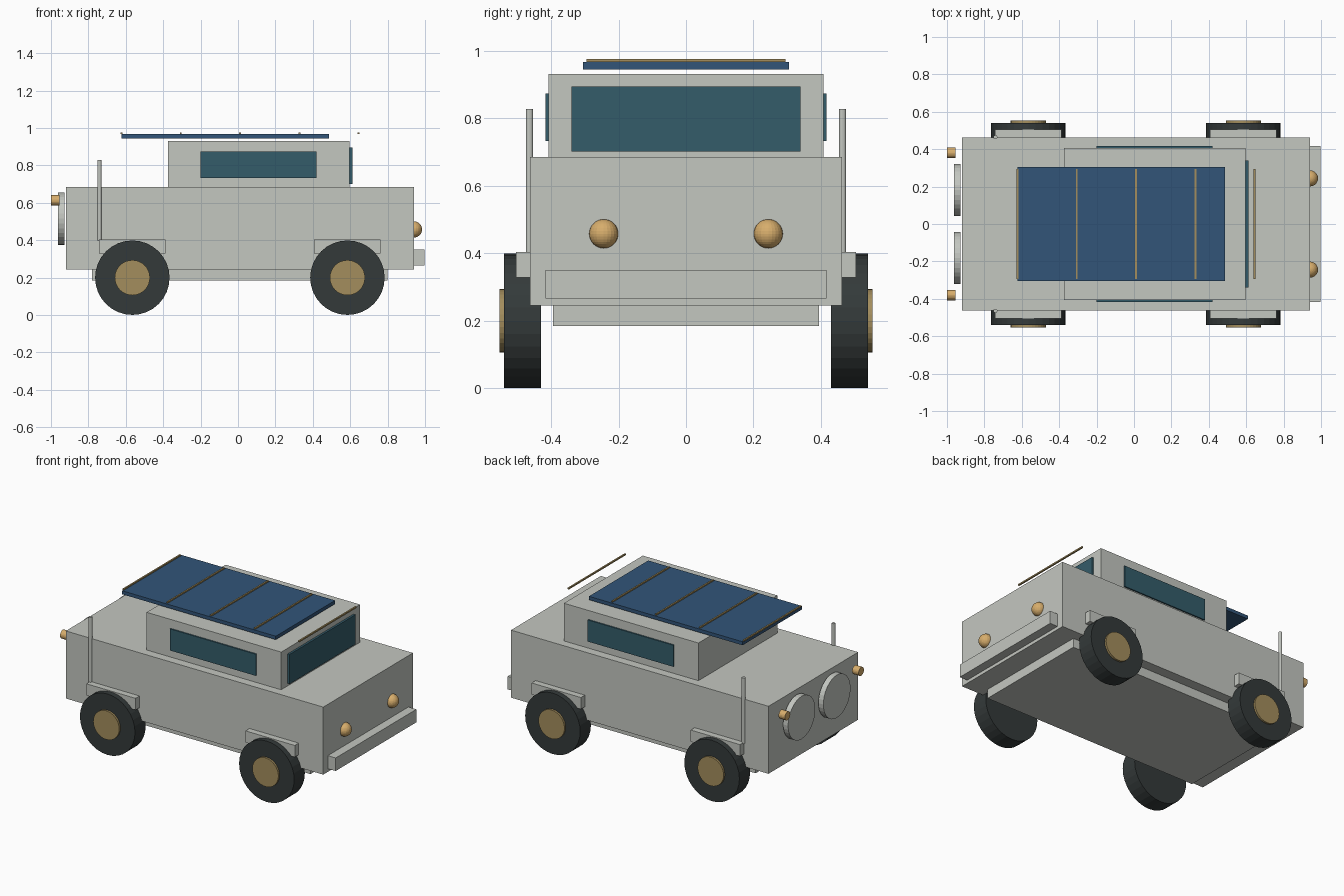
import bpy
from math import pi

if "Cube" in bpy.data.objects:
    bpy.data.objects.remove(bpy.data.objects["Cube"], do_unlink=True)


def material(name, rgb):
    m = bpy.data.materials.new(name)
    m.use_nodes = True
    colour = (*rgb, 1)
    m.diffuse_color = colour
    m.node_tree.nodes["Principled BSDF"].inputs["Base Color"].default_value = colour
    return m


grey = material("pale grey paint", (0.55, 0.57, 0.53))
rubber = material("dark rubber", (0.034, 0.042, 0.042))
brass = material("dull brass", (0.37, 0.27, 0.11))
amber = material("amber lamp", (0.68, 0.42, 0.15))
glass = material("teal glass", (0.034, 0.107, 0.144))
solar = material("solar blue", (0.032, 0.091, 0.19))


def finish(name, mat):
    ob = bpy.context.object
    ob.name = name
    ob.data.materials.append(mat)
    return ob


def box(name, mat, x, y, z):
    """Box from (min, max) ranges on each axis."""
    ranges = (x, y, z)
    bpy.ops.mesh.primitive_cube_add(size=1, location=[(a + b) / 2 for a, b in ranges])
    ob = finish(name, mat)
    ob.scale = [b - a for a, b in ranges]
    bpy.ops.object.transform_apply(location=False, rotation=False, scale=True)
    return ob


def cylinder(name, mat, centre, radius, depth, axis, sides=32):
    turn = {"x": (0, pi / 2, 0), "y": (pi / 2, 0, 0), "z": (0, 0, 0)}[axis]
    bpy.ops.mesh.primitive_cylinder_add(vertices=sides, radius=radius, depth=depth,
                                        location=centre, rotation=turn)
    return finish(name, mat)


# Body, chassis, cabin and bumper
box("body", grey, (-0.92, 0.94), (-0.463, 0.463), (0.245, 0.686))
box("chassis", grey, (-0.78, 0.80), (-0.395, 0.395), (0.185, 0.25))
box("cabin", grey, (-0.375, 0.597), (-0.407, 0.407), (0.68, 0.932))
box("front_bumper", grey, (0.935, 0.997), (-0.416, 0.416), (0.266, 0.351))
box("windscreen", glass, (0.59, 0.611), (-0.34, 0.34), (0.702, 0.895))

# Roof solar panel with brass dividers
box("solar_panel", solar, (-0.623, 0.487), (-0.306, 0.306), (0.945, 0.968))
for i in range(5):
    x = -0.623 + i * 0.317
    box(f"panel_divider_{i + 1}", brass, (x - 0.005, x + 0.005), (-0.295, 0.295), (0.967, 0.976))

for side, s in (("left", 1), ("right", -1)):
    def across(a, b):
        return tuple(sorted((s * a, s * b)))

    box(f"{side}_window", glass, (-0.2, 0.42), across(0.40, 0.416), (0.733, 0.874))

    # Wheels and fenders
    for end, x in (("front", 0.585), ("rear", -0.565)):
        cylinder(f"{end}_{side}_tyre", rubber, (x, s * 0.485, 0.2), 0.199, 0.11, "y")
        cylinder(f"{end}_{side}_hub", brass, (x, s * 0.515, 0.2), 0.094, 0.076, "y")
        box(f"{end}_{side}_fender", grey, (x - 0.178, x + 0.178), across(0.43, 0.504), (0.328, 0.404))

    # Mast, headlight, rear disc and rear lamp
    cylinder(f"{side}_mast", grey, (-0.741, s * 0.464, 0.613), 0.011, 0.43, "z", 12)
    bpy.ops.mesh.primitive_uv_sphere_add(segments=24, ring_count=16, radius=0.043,
                                         location=(0.941, s * 0.244, 0.458))
    finish(f"{side}_headlight", amber)
    cylinder(f"{side}_rear_disc", grey, (-0.945, s * 0.182, 0.516), 0.14, 0.036, "x")
    cylinder(f"{side}_rear_lamp", amber, (-0.977, s * 0.38, 0.613), 0.028, 0.046, "x", 20)
